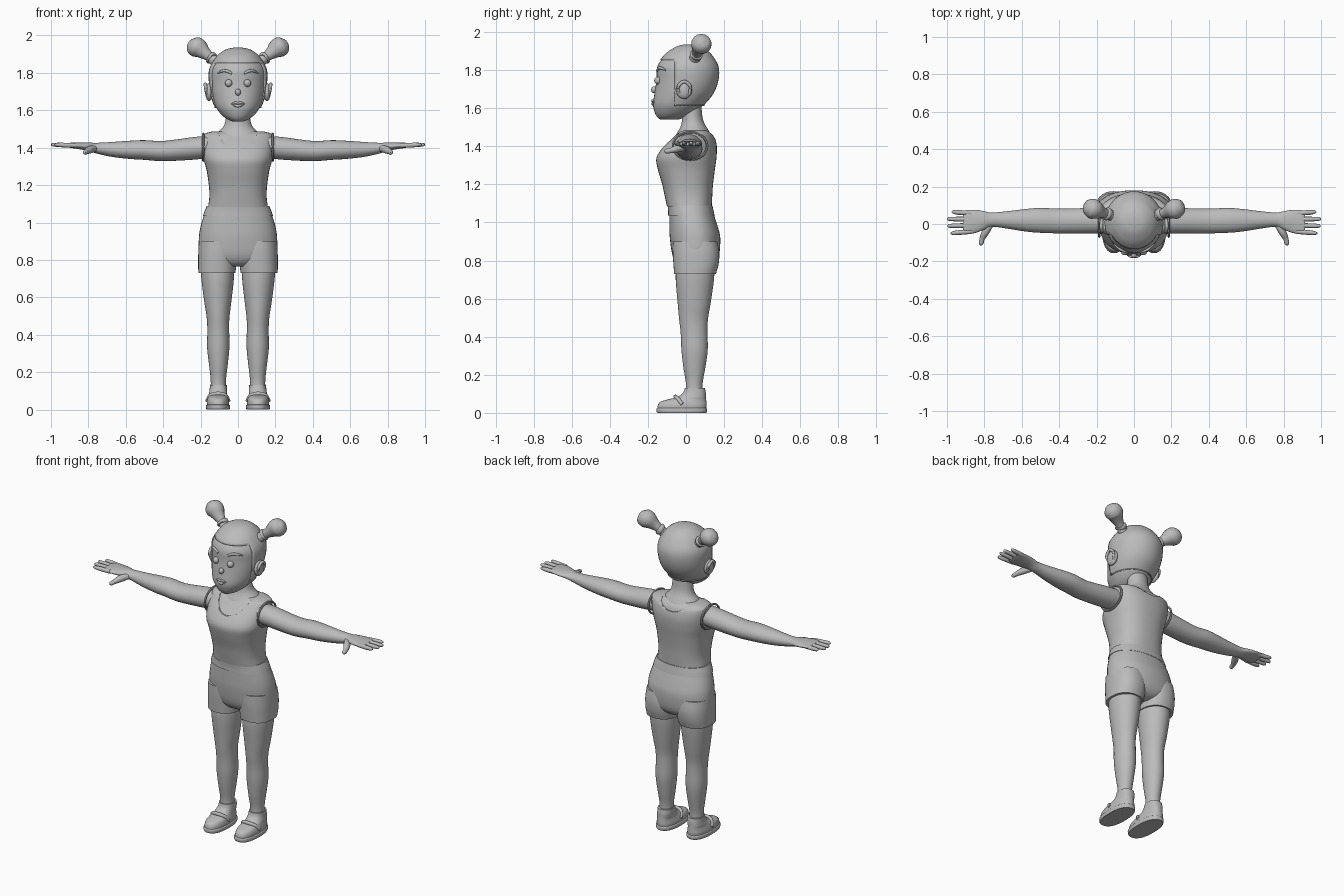
import bpy, bmesh, math
from mathutils import Vector

GREY = bpy.data.materials.new("plain_grey")
GREY.diffuse_color = (0.5, 0.5, 0.5, 1)


def smooth_rows(rows, n=4):
    """Catmull-Rom interpolation of rows of numbers."""
    out = []
    for i in range(len(rows) - 1):
        a, b, c, d = (rows[max(i - 1, 0)], rows[i], rows[i + 1],
                      rows[min(i + 2, len(rows) - 1)])
        for k in range(n):
            t = k / n
            out.append([0.5 * (2 * q + (r - p) * t + (2 * p - 5 * q + 4 * r - s) * t * t
                               + (3 * q - p - 3 * r + s) * t ** 3)
                        for p, q, r, s in zip(a, b, c, d)])
    return out + [list(rows[-1])]


def finish(name, bm, mirror=False):
    bmesh.ops.recalc_face_normals(bm, faces=bm.faces[:])
    me = bpy.data.meshes.new(name)
    bm.to_mesh(me)
    bm.free()
    me.materials.append(GREY)
    ob = bpy.data.objects.new(name, me)
    bpy.context.collection.objects.link(ob)
    bpy.ops.object.select_all(action='DESELECT')
    ob.select_set(True)
    bpy.context.view_layer.objects.active = ob
    bpy.ops.object.shade_smooth_by_angle(angle=math.radians(40))
    if mirror:
        ob.modifiers.new("mirror", 'MIRROR')
    return ob


def bridge(rings):
    bm = bmesh.new()
    vs = [[bm.verts.new(p) for p in ring] for ring in rings]
    n = len(vs[0])
    for a, b in zip(vs, vs[1:]):
        for i in range(n):
            bm.faces.new((a[i], a[(i + 1) % n], b[(i + 1) % n], b[i]))
    bm.faces.new(vs[0][::-1])
    bm.faces.new(vs[-1])
    return bm


def loft_bm(rows, axis='z', power=2.0, sides=40):
    """Rows are (position, a_min, a_max, b_min, b_max) across the axis."""
    rings = []
    for t, a0, a1, b0, b1 in smooth_rows(rows):
        ring = []
        for i in range(sides):
            w = 2 * math.pi * i / sides
            c, s = math.cos(w), math.sin(w)
            a = (a0 + a1) / 2 + (a1 - a0) / 2 * math.copysign(abs(c) ** (2 / power), c)
            b = (b0 + b1) / 2 + (b1 - b0) / 2 * math.copysign(abs(s) ** (2 / power), s)
            ring.append({'z': (a, b, t), 'x': (t, a, b), 'y': (a, t, b)}[axis])
        rings.append(ring)
    return bridge(rings)


def loft(name, rows, axis='z', power=2.0, mirror=False):
    return finish(name, loft_bm(rows, axis, power), mirror)


def tube(name, pts, mirror=False, sides=16):
    """Points are (x, y, z, radius)."""
    rows = smooth_rows(pts)
    rings = []
    for i, (x, y, z, r) in enumerate(rows):
        d = Vector(rows[min(i + 1, len(rows) - 1)][:3]) - Vector(rows[max(i - 1, 0)][:3])
        q = d.to_track_quat('Z', 'Y')
        rings.append([Vector((x, y, z)) + q @ Vector((r * math.cos(w), r * math.sin(w), 0))
                      for w in (2 * math.pi * k / sides for k in range(sides))])
    return finish(name, bridge(rings), mirror)


def ball(name, centre, size, mirror=False):
    bm = bmesh.new()
    bmesh.ops.create_uvsphere(bm, u_segments=24, v_segments=14, radius=1)
    bmesh.ops.scale(bm, vec=size, verts=bm.verts[:])
    bmesh.ops.translate(bm, vec=centre, verts=bm.verts[:])
    return finish(name, bm, mirror)


def sym(rows, grow=0.0):
    """Rows (z, half_width, front, back) to full loft rows."""
    return [(z, -w - grow, w + grow, f - grow, b + grow) for z, w, f, b in rows]


# Head and hair cap with a cut hairline
HEAD = [(1.54, .03, -.135, -.04), (1.555, .062, -.152, 0), (1.58, .092, -.165, .05),
        (1.62, .12, -.173, .092), (1.68, .14, -.165, .14), (1.75, .15, -.155, .165),
        (1.82, .148, -.15, .165), (1.88, .115, -.108, .13), (1.91, .085, -.07, .098),
        (1.928, .052, -.035, .065), (1.935, .015, 0, .03)]
loft("head", sym(HEAD))
bm = loft_bm(sym(HEAD, .006))
for co, no in (((0, 0, 1.855), (0, 0, 1)), ((0, -.06, 0), (0, 1, 0)), ((0, 0, 1.62), (0, 0, 1))):
    bmesh.ops.bisect_plane(bm, geom=bm.verts[:] + bm.edges[:] + bm.faces[:],
                           plane_co=co, plane_no=no)
drop = []
for f in bm.faces:
    c = f.calc_center_median()
    if c.z < 1.62 or (c.z < 1.855 and c.y < -.06):
        drop.append(f)
bmesh.ops.delete(bm, geom=drop, context='FACES')
hair = finish("hair_cap", bm)
shell = hair.modifiers.new("thickness", 'SOLIDIFY')
shell.thickness = .008

# Pigtails with ties
tube("pigtails", [(.12, .045, 1.86, .03), (.15, .055, 1.885, .026), (.18, .065, 1.908, .036),
                  (.212, .078, 1.933, .053), (.24, .086, 1.943, .049),
                  (.26, .09, 1.952, .03), (.267, .092, 1.955, .005)], True)
tube("hair_ties", [(.137, .05, 1.874, .028), (.14, .052, 1.877, .034),
                   (.149, .055, 1.884, .034), (.152, .056, 1.886, .028)], True)

# Face
ball("eyes", (.05, -.147, 1.745), (.02, .02, .02), True)
ball("nose", (0, -.167, 1.697), (.015, .016, .018))
ball("ears", (.155, -.01, 1.697), (.02, .042, .048), True)
tube("ear_rims", [(.165, -.035, 1.68, .006), (.172, -.04, 1.715, .009), (.175, -.01, 1.74, .009),
                  (.172, .022, 1.715, .009), (.165, .015, 1.67, .006)], True, 10)
tube("eyebrows", [(.033, -.151, 1.797, .006), (.07, -.138, 1.812, .008),
                  (.108, -.107, 1.80, .004)], True, 10)
tube("upper_lip", [(-.036, -.168, 1.633, .002), (-.014, -.175, 1.64, .007),
                   (0, -.176, 1.637, .006), (.014, -.175, 1.64, .007),
                   (.036, -.168, 1.633, .002)], sides=10)
tube("lower_lip", [(-.03, -.169, 1.628, .002), (0, -.175, 1.623, .008),
                   (.03, -.169, 1.628, .002)], sides=10)

# Neck and upper chest skin
loft("neck", sym([(1.42, .13, -.07, .13), (1.465, .12, -.05, .127), (1.49, .1, -.035, .115),
                  (1.515, .077, -.025, .1), (1.55, .066, -.02, .087), (1.62, .06, -.02, .08)]))
SHIRT = [(1.083, .16, -.1, .135), (1.14, .153, -.112, .138), (1.2, .156, -.125, .142),
         (1.28, .168, -.148, .152), (1.34, .184, -.155, .16), (1.4, .19, -.118, .162),
         (1.45, .19, -.07, .15), (1.473, .183, -.045, .132), (1.486, .14, -.02, .11)]
loft("upper_chest", sym(SHIRT[3:], -.007), power=2.4)

# Sleeveless shirt with scooped neckline
shirt = loft("shirt", sym(SHIRT), power=2.4)
for y0, y1, z0 in ((-.4, .04, 1.395), (.03, .4, 1.435)):
    cutter = loft("neck_cutter", [(y0, -.105, .105, z0, 1.6), (y1, -.105, .105, z0, 1.6)], 'y')
    cutter.hide_render = True
    mod = shirt.modifiers.new("neckline", 'BOOLEAN')
    mod.operation = 'DIFFERENCE'
    mod.object = cutter
    bpy.context.view_layer.objects.active = shirt
    bpy.ops.object.modifier_apply(modifier=mod.name)
    bpy.data.objects.remove(cutter)

# Armhole edging
edge = []
for i in range(17):
    w = 2 * math.pi * i / 16
    edge.append((.186, .022 + .09 * math.cos(w), 1.402 + .072 * math.sin(w), .006))
tube("armhole_trim", edge, True, 8)

# Arms, fingers and thumbs
loft("arms", [(.15, -.05, .085, 1.345, 1.465), (.25, -.05, .085, 1.335, 1.455),
              (.4, -.05, .082, 1.328, 1.436), (.5, -.047, .086, 1.335, 1.44),
              (.58, -.04, .08, 1.34, 1.437), (.68, -.024, .068, 1.352, 1.43),
              (.76, -.015, .061, 1.37, 1.426), (.8, -.03, .068, 1.383, 1.428),
              (.85, -.048, .076, 1.392, 1.428), (.9, -.055, .073, 1.4, 1.426),
              (.915, -.045, .063, 1.405, 1.421)], 'x', mirror=True)
for label, y, dy, tip in (("little", .058, .006, .975), ("ring", .025, .002, 1.0),
                          ("middle", -.008, -.002, .998), ("index", -.041, -.008, .98)):
    tube(label + "_fingers", [(.87, y, 1.412, .012), (.93, y + dy / 2, 1.414, .013),
                              (tip - .012, y + dy, 1.416, .01), (tip, y + dy, 1.416, .003)],
         True, 10)
tube("thumbs", [(.77, -.005, 1.395, .018), (.795, -.045, 1.388, .02), (.812, -.08, 1.378, .014),
                (.817, -.105, 1.374, .012), (.817, -.115, 1.373, .003)], True, 12)

# Shorts
loft("shorts_seat", sym([(.765, .1, -.02, .11), (.785, .165, -.05, .15), (.83, .207, -.072, .174),
                         (.92, .209, -.085, .18), (.98, .2, -.087, .166),
                         (1.04, .182, -.088, .147), (1.06, .176, -.09, .142)]), power=2.2)
loft("waistband", sym([(1.036, .187, -.094, .15), (1.06, .179, -.094, .145),
                       (1.088, .167, -.096, .139)]), power=2.2)
loft("shorts_legs", [(.73, .014, .212, -.062, .157), (.78, .008, .213, -.066, .171),
                     (.84, .004, .212, -.07, .175), (.9, .01, .206, -.07, .165)],
     power=2.3, mirror=True)

# Legs
loft("legs", [(.1, .064, .147, -.002, .088), (.16, .064, .146, -.001, .088),
              (.24, .055, .155, -.014, .102), (.33, .046, .165, -.024, .114),
              (.42, .047, .164, -.028, .113), (.49, .046, .167, -.036, .115),
              (.58, .035, .181, -.044, .13), (.7, .022, .196, -.054, .147),
              (.78, .02, .2, -.05, .15)], mirror=True)

# Shoes
loft("soles", [(0, .046, .168, -.15, .106), (.008, .043, .171, -.155, .11),
               (.022, .043, .171, -.155, .11), (.026, .048, .166, -.15, .106)],
     power=2.4, mirror=True)
loft("shoes", [(.02, .048, .166, -.15, .106), (.04, .048, .167, -.148, .108),
               (.058, .052, .163, -.135, .107), (.07, .056, .159, -.098, .106),
               (.084, .058, .156, -.045, .105), (.105, .058, .152, -.016, .104),
               (.13, .06, .15, -.006, .1)], power=2.3, mirror=True)
tube("shoe_straps", [(.05, -.02, .045, .01), (.068, -.045, .076, .011), (.107, -.055, .085, .011),
                     (.146, -.045, .076, .011), (.165, -.02, .045, .01)], True, 10)
